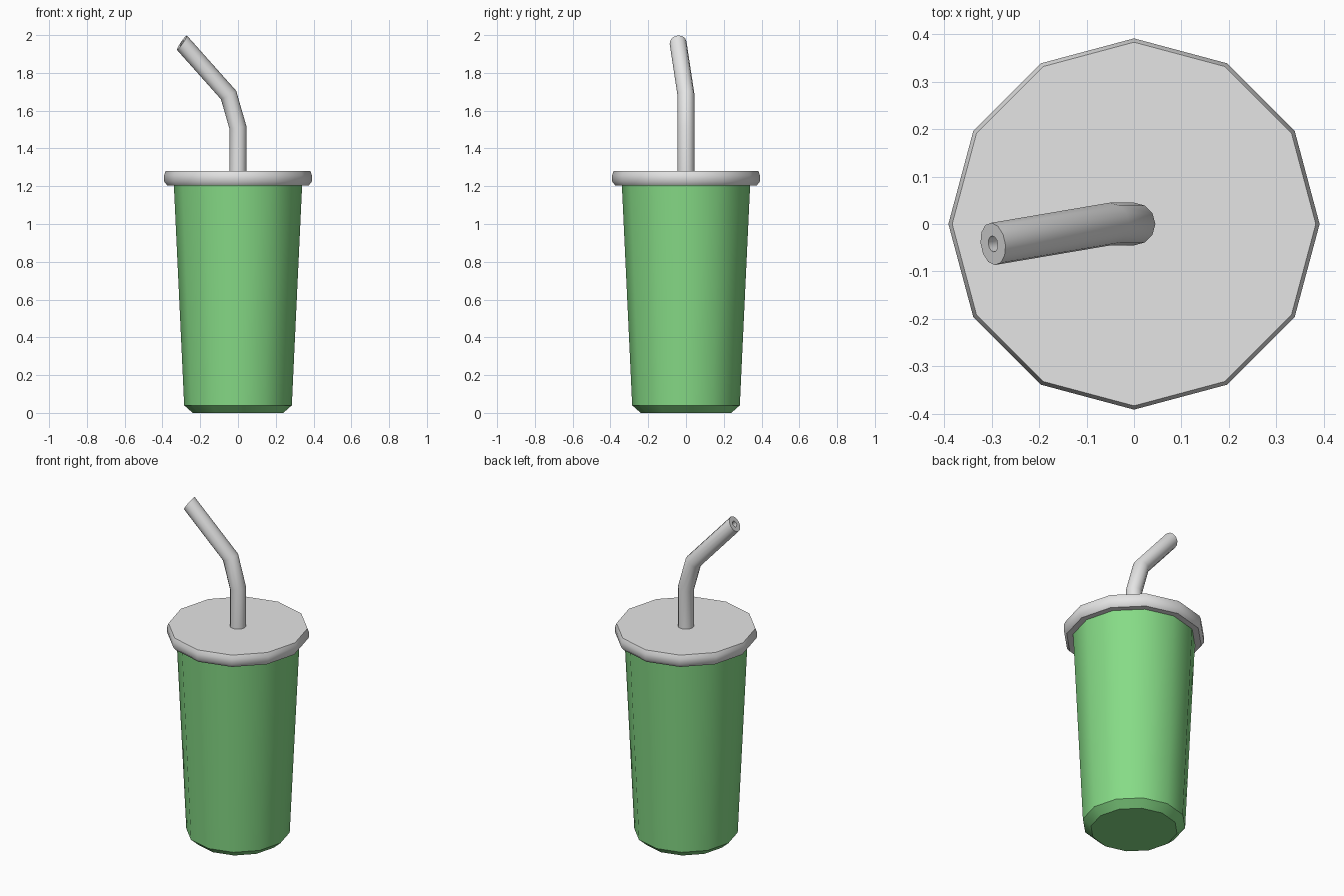
import bpy, bmesh, math
from mathutils import Vector

if "Cube" in bpy.data.objects:
    bpy.data.objects.remove(bpy.data.objects["Cube"])

SIDES = 12


def material(name, rgb):
    m = bpy.data.materials.new(name)
    m.diffuse_color = (*rgb, 1)
    m.use_nodes = True
    m.node_tree.nodes["Principled BSDF"].inputs["Base Color"].default_value = m.diffuse_color
    return m


def finish(name, bm, mat):
    bmesh.ops.recalc_face_normals(bm, faces=bm.faces)
    mesh = bpy.data.meshes.new(name)
    bm.to_mesh(mesh)
    bm.free()
    mesh.materials.append(mat)
    ob = bpy.data.objects.new(name, mesh)
    bpy.context.collection.objects.link(ob)
    bpy.ops.object.select_all(action='DESELECT')
    ob.select_set(True)
    bpy.context.view_layer.objects.active = ob
    bpy.ops.object.shade_smooth_by_angle(angle=math.radians(40))
    return ob


def circle(r, z):
    return [Vector((r * math.cos(a), r * math.sin(a), z))
            for a in (i * math.tau / SIDES for i in range(SIDES))]


def bridge(bm, a, b):
    for i in range(SIDES):
        j = (i + 1) % SIDES
        bm.faces.new((a[i], a[j], b[j], b[i]))


def lathe(name, profile, mat):
    bm = bmesh.new()
    rings = [[bm.verts.new(p) for p in circle(r, z)] for r, z in profile]
    for a, b in zip(rings, rings[1:]):
        bridge(bm, a, b)
    bm.faces.new(rings[0])
    bm.faces.new(rings[-1])
    return finish(name, bm, mat)


def swept_rings(path, end_normal, r):
    """Slide a circle along the path, mitring it at every bend."""
    pts = circle(r, path[0].z)
    rings = [pts]
    for i in range(1, len(path)):
        d = (path[i] - path[i - 1]).normalized()
        if i + 1 < len(path):
            n = d + (path[i + 1] - path[i]).normalized()
        else:
            n = end_normal
        pts = [p + d * ((path[i] - p).dot(n) / d.dot(n)) for p in pts]
        rings.append(pts)
    return rings


green = material("cup green", (0.24, 0.71, 0.24))
white = material("lid light grey", (0.78, 0.78, 0.78))

# tapered cup with chamfered foot
lathe("cup", [(0.24, 0), (0.285, 0.04), (0.297, 0.3), (0.34, 1.215)], green)

# lid with a bulging rim
lathe("lid", [(0.375, 1.205), (0.391, 1.225), (0.391, 1.258), (0.383, 1.28)], white)

# bent hollow straw: up the outside, over the rim and down the bore
path = [Vector(p) for p in ((0, 0, 1.27), (0, 0, 1.51),
                            (-0.05, 0, 1.683), (-0.297, -0.042, 1.96))]
tip = Vector((-0.82, -0.13, 0.56))
bm = bmesh.new()
rings = swept_rings(path, tip, 0.045) + swept_rings(path, tip, 0.017)[::-1]
rings = [[bm.verts.new(p) for p in ring] for ring in rings]
for a, b in zip(rings, rings[1:] + rings[:1]):
    bridge(bm, a, b)
finish("straw", bm, white)
